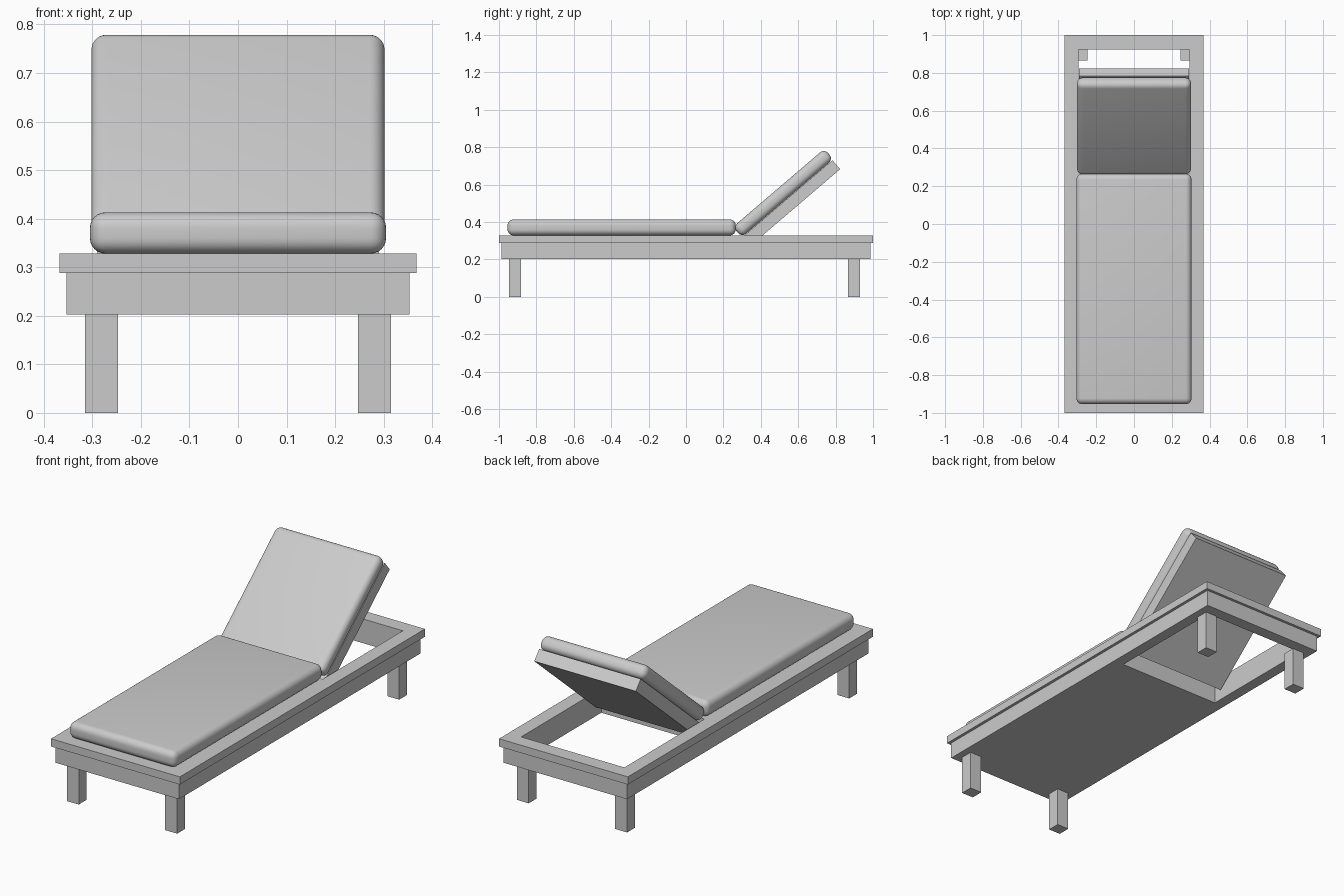
import bpy, bmesh
from math import radians, sin, cos
from mathutils import Matrix

if "Cube" in bpy.data.objects:
    bpy.data.objects.remove(bpy.data.objects["Cube"])

ANGLE = radians(40.5)          # backrest tilt


def add_object(name, bm):
    bmesh.ops.recalc_face_normals(bm, faces=bm.faces)
    mesh = bpy.data.meshes.new(name)
    bm.to_mesh(mesh)
    bm.free()
    obj = bpy.data.objects.new(name, mesh)
    bpy.context.collection.objects.link(obj)
    return obj


def box(name, center, size, tilt=0.0):
    bm = bmesh.new()
    bmesh.ops.create_cube(bm, size=1, matrix=Matrix.Diagonal((*size, 1)))
    obj = add_object(name, bm)
    obj.location = center
    obj.rotation_euler.x = tilt
    return obj


def cushion(name, center, size, radius, tilt=0.0):
    obj = box(name, center, size, tilt)
    bevel = obj.modifiers.new("soft_edges", 'BEVEL')
    bevel.width = radius
    bevel.segments = 6
    bpy.ops.object.select_all(action='DESELECT')
    obj.select_set(True)
    bpy.context.view_layer.objects.active = obj
    bpy.ops.object.modifier_apply(modifier=bevel.name)
    bpy.ops.object.shade_smooth_by_angle(angle=radians(40))
    return obj


def u_frame(name, half_x, half_y, z0, z1):
    """Solid platform whose rear part is open below the backrest."""
    ix, iy0, iy1 = 0.295, 0.27, 0.924
    bm = bmesh.new()
    outer = [(-half_x, -half_y), (half_x, -half_y), (half_x, half_y), (-half_x, half_y)]
    inner = [(-ix, iy0), (ix, iy0), (ix, iy1), (-ix, iy1)]
    o = [bm.verts.new((x, y, z0)) for x, y in outer]
    i = [bm.verts.new((x, y, z0)) for x, y in inner]
    faces = [bm.faces.new((o[k], o[(k + 1) % 4], i[(k + 1) % 4], i[k])) for k in range(4)]
    ext = bmesh.ops.extrude_face_region(bm, geom=faces, use_keep_orig=True)
    top = [v for v in ext["geom"] if isinstance(v, bmesh.types.BMVert)]
    bmesh.ops.translate(bm, verts=top, vec=(0, 0, z1 - z0))
    return add_object(name, bm)


# Frame: apron with a slightly wider rim on top
u_frame("apron", 0.353, 0.986, 0.203, 0.288)
u_frame("top_rim", 0.368, 1.0, 0.288, 0.328)

# Four legs
for end, y in (("front", -0.914), ("rear", 0.898)):
    for side, x in (("left", -0.281), ("right", 0.281)):
        box(f"{end}_{side}_leg", (x, y, 0.102), (0.068, 0.065, 0.204))

# Seat cushion
cushion("seat_cushion", (0, -0.344, 0.3705), (0.61, 1.22, 0.085), 0.032)

# Tilted backrest panel and its cushion
box("backrest_panel", (0, 0.552, 0.491), (0.58, 0.662, 0.063), ANGLE)
cushion("backrest_cushion", (0, 0.519, 0.5545), (0.604, 0.644, 0.073), 0.031, ANGLE)
